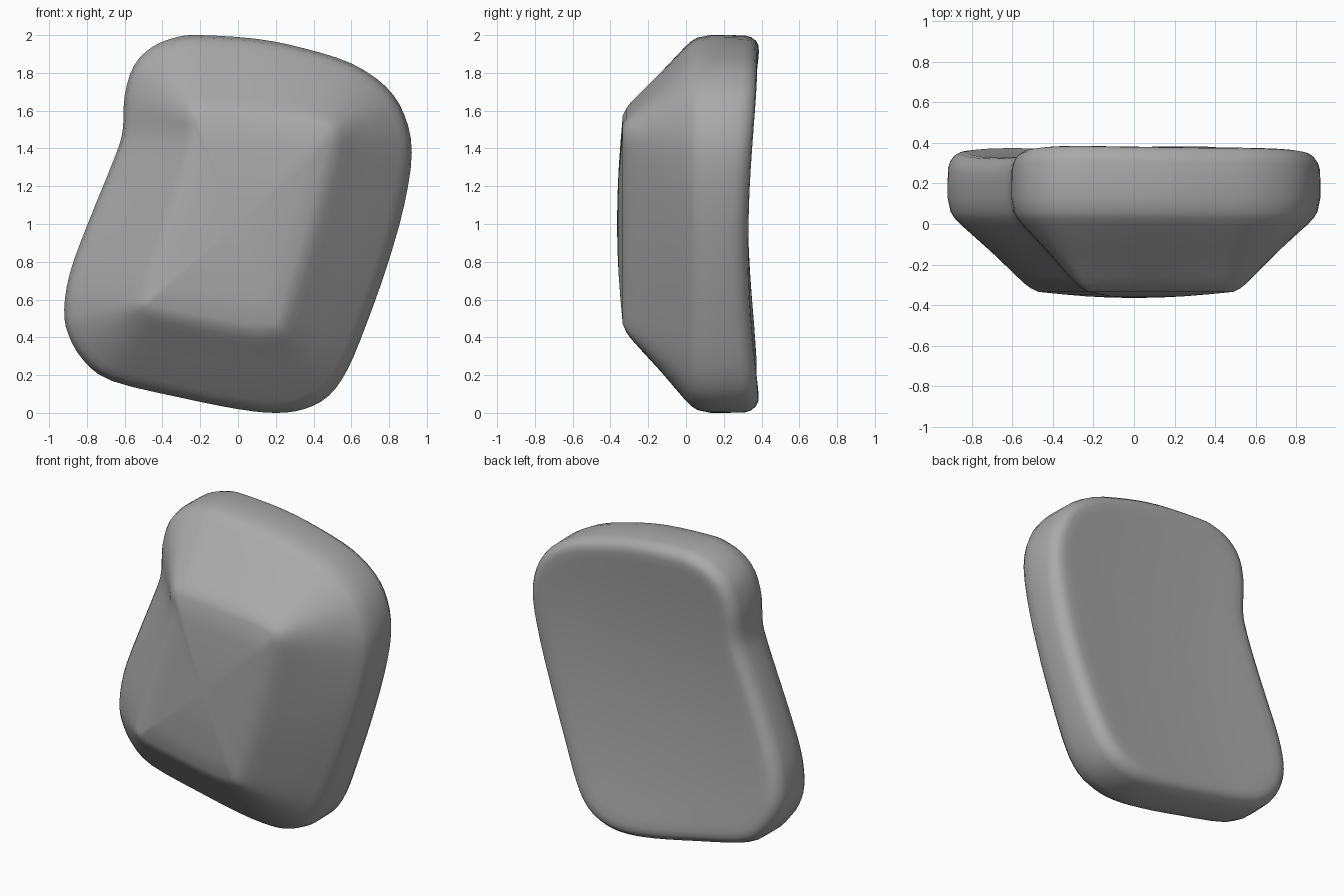
import bpy, bmesh
from mathutils import Vector

if "Cube" in bpy.data.objects:
    bpy.data.objects.remove(bpy.data.objects["Cube"])

# Silhouette point (x, z) and the matching front-face rim point (x, z)
CONTROL = [
    (-.20, 2.00, -.14, 1.61), (.10, 1.98, .10, 1.59), (.35, 1.93, .30, 1.57),
    (.60, 1.85, .43, 1.55), (.78, 1.73, .50, 1.52), (.88, 1.58, .525, 1.47),
    (.92, 1.38, .51, 1.38), (.88, 1.10, .44, 1.13), (.79, .78, .36, .85),
    (.68, .47, .28, .60), (.58, .23, .24, .48), (.48, .09, .21, .44),
    (.35, .02, .16, .43), (.20, .00, .08, .43), (.00, .02, -.04, .445),
    (-.30, .08, -.22, .48), (-.67, .17, -.42, .52), (-.82, .28, -.49, .55),
    (-.90, .42, -.51, .58), (-.92, .55, -.50, .63), (-.89, .74, -.47, .74),
    (-.80, .99, -.40, .97), (-.65, 1.36, -.29, 1.33), (-.61, 1.50, -.26, 1.47),
    (-.60, 1.68, -.26, 1.55), (-.55, 1.84, -.25, 1.585), (-.45, 1.94, -.23, 1.605),
    (-.32, 1.99, -.19, 1.61)]
STEPS = 3


def smooth_loop(points):
    """Closed Catmull-Rom curve through the points."""
    out, n = [], len(points)
    for i in range(n):
        a, b, c, d = (Vector(points[(i + k) % n]) for k in (-1, 0, 1, 2))
        for s in range(STEPS):
            t = s / STEPS
            out.append(.5 * (2 * b + (c - a) * t + (2 * a - 5 * b + 4 * c - d) * t ** 2
                             + (3 * b - a - 3 * c + d) * t ** 3))
    return out


def back_depth(x, z):
    """Shallow dish of the back."""
    return .31 + .09 * (z - 1) ** 2 + .04 * x * x


loop = smooth_loop(CONTROL)
centre = Vector((0, 1))
bm = bmesh.new()


def ring(inset, depth, shrink=1.0, from_back=False):
    verts = []
    for p in loop:
        q = p.xy.lerp(Vector((p[2], p[3])), inset)
        q = centre + (q - centre) * shrink
        y = back_depth(q.x, q.y) - depth if from_back else depth
        verts.append(bm.verts.new((q.x, y, q.y)))
    return verts


# Back dish and rounded rim
rings = [ring(1, 0, s, True) for s in (.3, .65, 1)]
rings += [ring(t, d, 1, True) for t, d in
          ((.6, 0), (.35, 0), (.22, .002), (.14, .009), (.08, .025), (.03, .055), (.005, .09))]
# Side wall, sloped bevel and front edge
rings += [ring(t, y) for t, y in
          ((0, .2), (0, .13), (.035, .06), (.08, .03), (.16, -.005), (.5, -.13),
           (.82, -.255), (.92, -.293), (1.0, -.317), (1.1, -.335))]
# Gently domed front
rings += [ring(1.1, y, s) for y, s in ((-.347, .75), (-.357, .5), (-.363, .25))]

n = len(loop)
for a, b in zip(rings, rings[1:]):
    for i in range(n):
        j = (i + 1) % n
        bm.faces.new((a[i], a[j], b[j], b[i]))
# Close both ends with fans
for end, y in ((rings[0], back_depth(0, 1)), (rings[-1], -.365)):
    hub = bm.verts.new((0, y, 1))
    for i in range(n):
        bm.faces.new((end[i], end[(i + 1) % n], hub))
bmesh.ops.recalc_face_normals(bm, faces=bm.faces)
for f in bm.faces:
    f.smooth = True

mesh = bpy.data.meshes.new("stone")
bm.to_mesh(mesh)
bm.free()
stone = bpy.data.objects.new("stone", mesh)
bpy.context.collection.objects.link(stone)

grey = bpy.data.materials.new("stone grey")
grey.diffuse_color = (.4, .4, .4, 1)
grey.use_nodes = True
grey.node_tree.nodes["Principled BSDF"].inputs["Base Color"].default_value = grey.diffuse_color
mesh.materials.append(grey)
